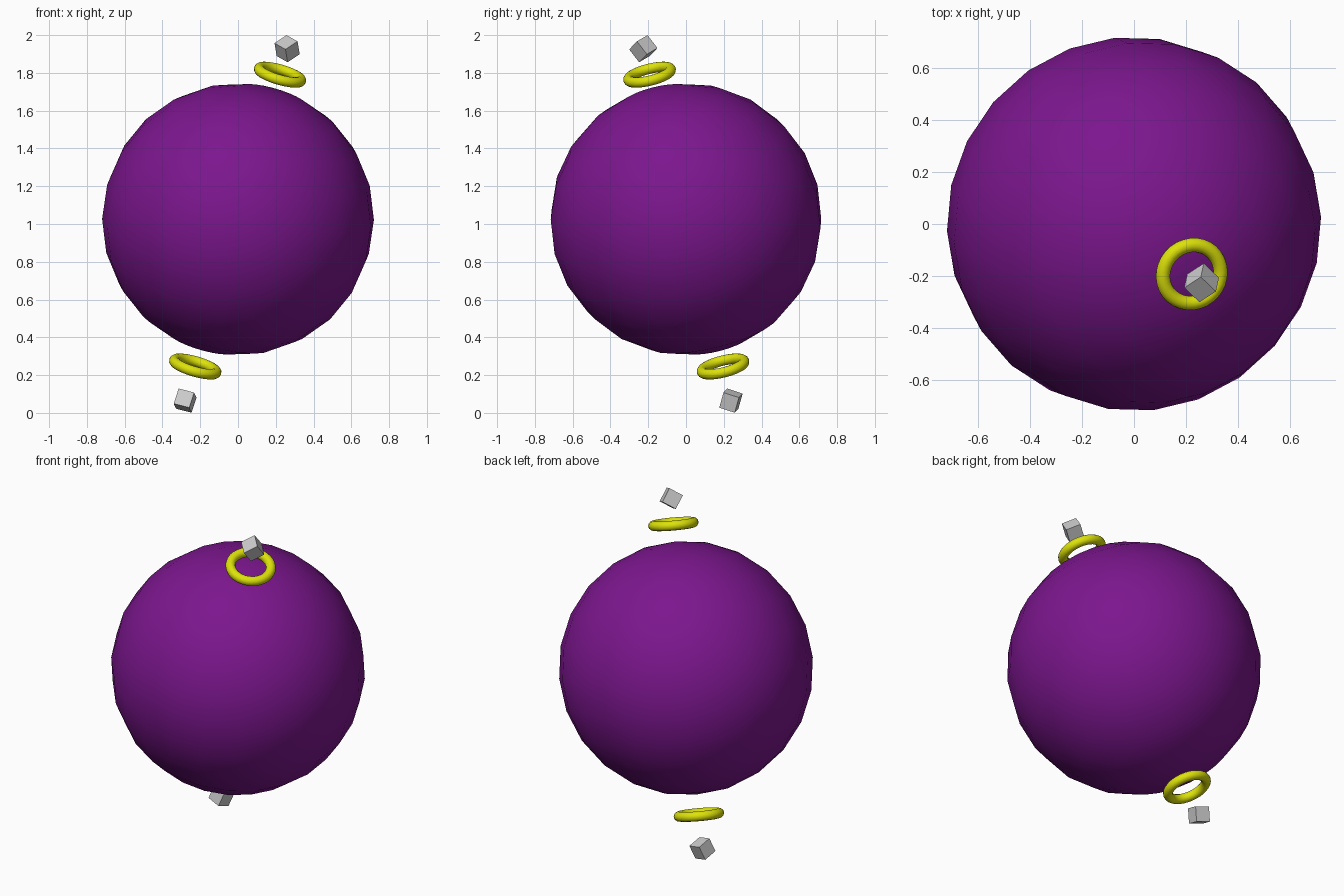
import bpy
from mathutils import Vector, Matrix

if "Cube" in bpy.data.objects:
    bpy.data.objects.remove(bpy.data.objects["Cube"])

CENTRE = Vector((0, 0, 1.025))
AXIS = Vector((0.225, -0.195, 0.775)).normalized()
TILT = AXIS.to_track_quat('Z', 'Y')


def material(name, rgb):
    m = bpy.data.materials.new(name)
    m.diffuse_color = (*rgb, 1)
    m.use_nodes = True
    m.node_tree.nodes["Principled BSDF"].inputs["Base Color"].default_value = m.diffuse_color
    return m


def finish(name, mat=None, smooth=True):
    ob = bpy.context.object
    ob.name = name
    if mat:
        ob.data.materials.append(mat)
    if smooth:
        bpy.ops.object.shade_smooth()
    return ob


def block(name, loc, edge_a, edge_b, size=0.087):
    # Tumbled cube whose edges follow two given directions
    x = Vector(edge_a).normalized()
    z = x.cross(Vector(edge_b)).normalized()
    y = z.cross(x)
    bpy.ops.mesh.primitive_cube_add(size=size)
    ob = finish(name, smooth=False)
    ob.matrix_world = Matrix.Translation(loc) @ Matrix((x, y, z)).transposed().to_4x4()


purple = material("purple", (0.20, 0.008, 0.27))
yellow = material("yellow", (0.72, 0.76, 0.003))

# Large ball, tilted along the axis of the rings
bpy.ops.mesh.primitive_uv_sphere_add(segments=24, ring_count=12, radius=0.72,
                                     location=CENTRE, rotation=TILT.to_euler())
finish("ball", purple)

# Rings floating over both poles
for name, dist in (("upper_ring", 0.82), ("lower_ring", -0.835)):
    bpy.ops.mesh.primitive_torus_add(major_segments=32, minor_segments=12,
                                     major_radius=0.115, minor_radius=0.028,
                                     location=CENTRE + AXIS * dist,
                                     rotation=TILT.to_euler())
    finish(name, yellow)

# Small cubes beyond the rings
block("upper_cube", (0.26, -0.226, 1.928), (-12, -7.8, -8), (2, 9.8, -13))
block("lower_cube", (-0.28, 0.238, 0.065), (15.4, -3.7, -4), (4.9, 4.2, 15))
